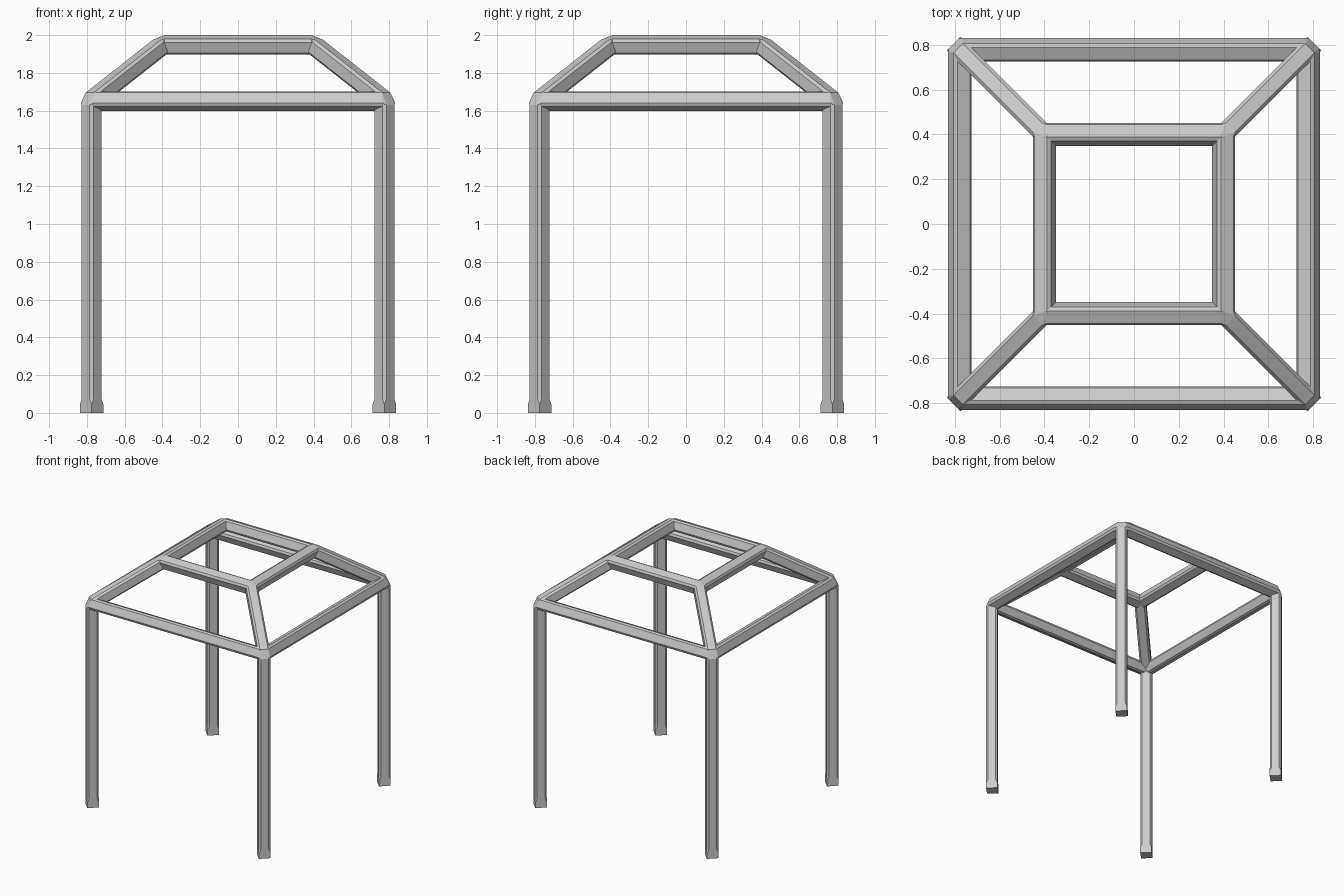
import bpy, bmesh, math
from mathutils import Vector

if "Cube" in bpy.data.objects:
    bpy.data.objects.remove(bpy.data.objects["Cube"])

H = 0.044      # half thickness of the bars
C = 0.014      # edge chamfer
RIM, RIM_Z = 0.779, 1.65
TOP, TOP_Z = 0.40, 1.948
LEG = 0.775


def loop(centre, direction, normal, half=H, c=C):
    """Square cross-section with chamfered corners, flat side along normal."""
    d = Vector(direction).normalized()
    n = Vector(normal)
    n = (n - d * n.dot(d)).normalized()
    s = d.cross(n)
    pts = []
    for a, b in ((1, 1), (-1, 1), (-1, -1), (1, -1)):
        pts.append(Vector(centre) + s * a * half + n * b * (half - c))
        if c > 0:
            pts.append(Vector(centre) + s * a * (half - c) + n * b * half)
    return pts


def hull(name, pts):
    """Flat-faced convex solid around the points."""
    bm = bmesh.new()
    for p in pts:
        bm.verts.new(p)
    bmesh.ops.convex_hull(bm, input=bm.verts[:])
    bmesh.ops.delete(bm, geom=[v for v in bm.verts if not v.link_faces], context='VERTS')
    bmesh.ops.dissolve_limit(bm, angle_limit=math.radians(1),
                             verts=bm.verts[:], edges=bm.edges[:])
    bmesh.ops.recalc_face_normals(bm, faces=bm.faces[:])
    me = bpy.data.meshes.new(name)
    bm.to_mesh(me)
    bm.free()
    ob = bpy.data.objects.new(name, me)
    bpy.context.collection.objects.link(ob)
    return ob


def bar_loops(r, z, end, tilt, axis):
    """End loops, by side sign, of the two opposite bars along one axis."""
    t = math.radians(tilt)
    out = {}
    for side in (-1, 1):
        for e in (-1, 1):
            if axis == 'x':
                key, cen = (e, side), (e * end, side * r, z)
                d, n = (1, 0, 0), (0, side * math.cos(t), math.sin(t))
            else:
                key, cen = (side, e), (side * r, e * end, z)
                d, n = (0, 1, 0), (side * math.cos(t), 0, math.sin(t))
            out[key] = loop(cen, d, n)
    return out


# Lower rim and top ring: four bars each
rim = {a: bar_loops(RIM, RIM_Z, 0.765, 24, a) for a in 'xy'}
ring = {a: bar_loops(TOP, TOP_Z, 0.39, 69, a) for a in 'xy'}
for name, ends in (("rim_bar", rim), ("top_ring_bar", ring)):
    for s in (-1, 1):
        hull(name, ends['x'][(-1, s)] + ends['x'][(1, s)])
        hull(name, ends['y'][(s, -1)] + ends['y'][(s, 1)])

# Corners: leg, foot, hip bar and the two joints
for sx in (-1, 1):
    for sy in (-1, 1):
        diag = (sx, sy, 0)
        leg_top = loop((sx * LEG, sy * LEG, 1.63), (0, 0, 1), diag)
        leg_low = loop((sx * LEG, sy * LEG, 0.075), (0, 0, 1), diag)
        hull("leg", leg_top + leg_low)
        foot = [p for z in (0, 0.045)
                for p in loop((sx * LEG, sy * LEG, z), (0, 0, 1), diag, H, 0)]
        hull("foot", foot + leg_low)

        a = Vector((sx * TOP, sy * TOP, TOP_Z))
        b = Vector((sx * RIM, sy * RIM, RIM_Z))
        d = b - a
        hip_top = loop(a + d.normalized() * 0.025, d, (0, 0, 1))
        hip_low = loop(b - d.normalized() * 0.03, d, (0, 0, 1))
        hull("hip_bar", hip_top + hip_low)

        k = (sx, sy)
        hull("rim_joint", rim['x'][k] + rim['y'][k] + hip_low + leg_top)
        hull("top_joint", ring['x'][k] + ring['y'][k] + hip_top)
